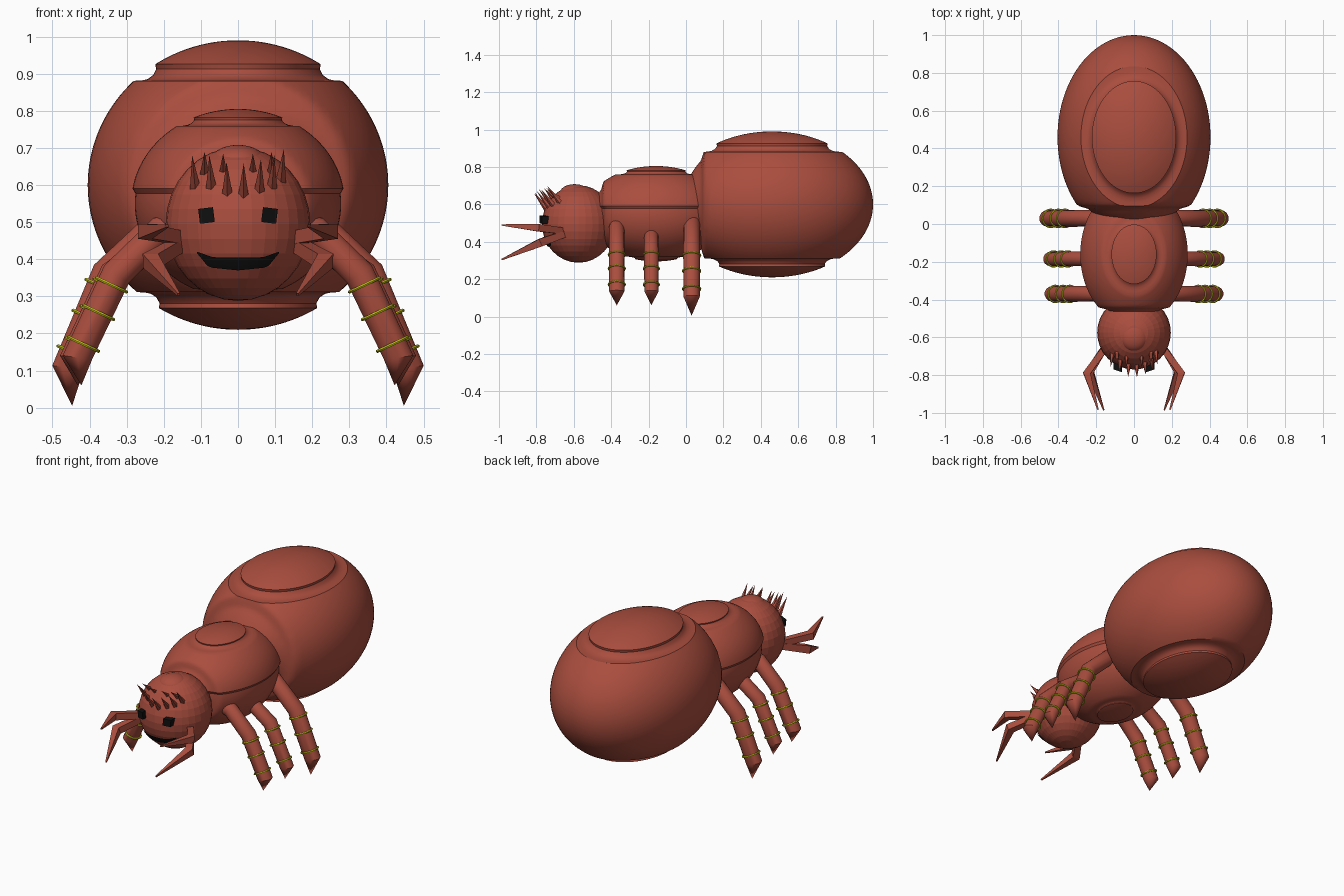
import bpy, bmesh
from math import sin, cos, pi, sqrt, asin
from mathutils import Vector

if "Cube" in bpy.data.objects:
    bpy.data.objects.remove(bpy.data.objects["Cube"])


def material(name, rgb):
    m = bpy.data.materials.new(name)
    m.diffuse_color = (*rgb, 1)
    m.use_nodes = True
    m.node_tree.nodes["Principled BSDF"].inputs["Base Color"].default_value = m.diffuse_color
    return m


RED = material("rust_red", (0.40, 0.075, 0.048))
YELLOW = material("yellow", (0.60, 0.58, 0.01))
BLACK = material("black", (0.005, 0.005, 0.005))


def finish(name, bm, mat, smooth=None):
    bmesh.ops.recalc_face_normals(bm, faces=bm.faces)
    me = bpy.data.meshes.new(name)
    bm.to_mesh(me)
    bm.free()
    me.materials.append(mat)
    ob = bpy.data.objects.new(name, me)
    bpy.context.collection.objects.link(ob)
    if smooth:
        bpy.ops.object.select_all(action='DESELECT')
        ob.select_set(True)
        bpy.context.view_layer.objects.active = ob
        bpy.ops.object.shade_smooth_by_angle(angle=smooth)
    return ob


def skin(bm, rings, closed=False):
    """Bridge rings of vertices; a ring of one vertex is a point."""
    pairs = list(zip(rings, rings[1:])) + ([(rings[-1], rings[0])] if closed else [])
    for a, b in pairs:
        n = max(len(a), len(b))
        for i in range(n):
            j = (i + 1) % n
            f = [a[i % len(a)], a[j % len(a)], b[j % len(b)], b[i % len(b)]]
            bm.faces.new(list(dict.fromkeys(f)))


def tube(name, path, radii, sides, ref, mat, smooth=None):
    bm = bmesh.new()
    pts = [Vector(p) for p in path]
    rings = []
    for i, (p, r) in enumerate(zip(pts, radii)):
        t = (pts[min(i + 1, len(pts) - 1)] - p).normalized() + (p - pts[max(i - 1, 0)]).normalized()
        a = t.cross(Vector(ref)).normalized()
        b = t.normalized().cross(a)
        if r == 0:
            rings.append([bm.verts.new(p)])
        else:
            rings.append([bm.verts.new(p + r * (cos(2 * pi * (k + .5) / sides) * a
                                                + sin(2 * pi * (k + .5) / sides) * b))
                          for k in range(sides)])
    skin(bm, rings)
    if len(rings[0]) > 2:
        bm.faces.new(rings[0])
    return finish(name, bm, mat, smooth)


def half_profile(c1, c2):
    """Quarter circle from equator to pole, with a groove between heights c1 and c2."""
    pts = []
    for i in range(19):
        a = asin(c1) * i / 18
        pts.append((cos(a), sin(a)))
    r1, r2 = sqrt(1 - c1 * c1), sqrt(1 - c2 * c2)
    w = r1 - r2
    pts += [(r1 - w * .35, c1 + .002), (r1 - w * .65, c1 + .012),
            (r1 - w * .9, c1 + (c2 - c1) * .35), (r2 - .005, c1 + (c2 - c1) * .7)]
    for i in range(12):
        a = asin(c2) + (pi / 2 - asin(c2)) * i / 12
        pts.append((cos(a), sin(a)))
    return pts + [(0, 1)]


def body(name, centre, size, top, bottom, front, ledge=None, seg=96):
    up = half_profile(*top)
    low = [(r, -c) for r, c in half_profile(*bottom)][:0:-1]
    bm = bmesh.new()
    rings = []
    for r, c in low + up:
        ring = []
        for k in range(seg if r else 1):
            a = 2 * pi * k / seg
            x, y = r * cos(a), r * sin(a)
            # groove in front of the side lobes
            f1, f2 = front
            if -y > f1:
                d = -y
                y = -(f1 + (d - f1) * .25) if d < f2 else -(f1 + (f2 - f1) * .25 + (d - f2) * .9)
            # side lobes overhang the belly a little
            k2 = .965 if ledge is not None and c < ledge else 1
            ring.append(bm.verts.new((centre[0] + size[0] * x * k2,
                                      centre[1] + size[1] * y * k2,
                                      centre[2] + size[2] * c)))
        rings.append(ring)
    skin(bm, rings)
    return finish(name, bm, RED, .6)


def ball(name, centre, size, u, v, smooth=None):
    bm = bmesh.new()
    bmesh.ops.create_uvsphere(bm, u_segments=u, v_segments=v, radius=1)
    for w in bm.verts:
        w.co = Vector(centre) + Vector(s * c for s, c in zip(size, w.co))
    return finish(name, bm, RED, smooth)


# Body segments
body("abdomen", (0, .46, .60), (.405, .54, .39), (.72, .835), (.74, .85), (.67, .80))
body("thorax", (0, -.16, .55), (.288, .38, .255), (.82, .91), (.90, .95), (.74, .86), ledge=.15)

# Head
HC, HR = Vector((0, -.575, .495)), Vector((.195, .195, .207))
ball("head", HC, HR, 32, 16)
ball("head_cap", (0, -.595, .66), (.077, .08, .048), 32, 16, .6)


def head_y(x, z):
    return HC.y - HR.y * sqrt(max(0, 1 - ((x - HC.x) / HR.x) ** 2 - ((z - HC.z) / HR.z) ** 2))


# Mouth: curved strip lying on the head
bm = bmesh.new()
cols = []
N = 16
for i in range(N + 1):
    x = -.11 + .22 * i / N
    e = abs(x) / .11
    zt = .405 + .015 * max(0, (e - .6) / .4)
    zb = .37 + .008 * min(e / .72, 1) + .038 * max(0, (e - .72) / .28)
    cols.append([bm.verts.new((x, head_y(x, z) - .006, z))
                 for z in (zb + (zt - zb) * j / 3 for j in range(4))])
for a, b in zip(cols, cols[1:]):
    for j in range(3):
        bm.faces.new((a[j], b[j], b[j + 1], a[j + 1]))
finish("mouth", bm, BLACK)

# Hair spikes over the brow
spikes = [(-.12, .59), (-.075, .59), (-.03, .572), (.015, .568), (.06, .58), (.095, .59), (.12, .607)]
for i, (x, z) in enumerate(spikes):
    y = head_y(x, z)
    tube(f"hair_spike_{i}", [(x * .95, y + .02, z - .005), (x * 1.03, y - .055, z + .09)],
         [.017, 0], 5, (1, 0, 0), RED)
for i, (x, y, z) in enumerate([(-.09, -.69, .635), (.09, -.69, .635), (-.04, -.70, .63), (.04, -.70, .63)]):
    tube(f"back_hair_spike_{i}", [(x, y + .02, z - .01), (x, y - .06, z + .055)],
         [.015, 0], 5, (1, 0, 0), RED)

# Legs: y, hip z, outward shift, tip z, radius
LEGS = {"front": (-.37, .475, -.025, .06, .041),
        "middle": (-.185, .45, -.015, .06, .038),
        "rear": (.03, .495, 0, .005, .044)}

for s, side in ((-1, "left"), (1, "right")):
    # Eye
    bm = bmesh.new()
    bmesh.ops.create_cube(bm, size=.04)
    for v in bm.verts:
        x, y, z = v.co
        v.co = (s * (.085 + x + z * .12), -.757 + y + x * .35, .518 + z - x * .12)
    finish(f"{side}_eye", bm, BLACK)

    # Mandibles
    tube(f"{side}_upper_mandible",
         [(s * .14, -.64, .455), (s * .25, -.79, .475), (s * .19, -.985, .49)],
         [.024, .028, .005], 4, (0, 0, 1), RED)
    tube(f"{side}_lower_mandible",
         [(s * .14, -.63, .45), (s * .235, -.78, .395), (s * .16, -.985, .305)],
         [.024, .030, .005], 4, (0, 0, 1), RED)

    # Legs with yellow bands
    for name, (y, hz, dx, tip, r) in LEGS.items():
        knee = Vector((s * (.352 + dx), y, .36))
        ankle = Vector((s * (.458 + dx), y, .105 + tip * .5))
        tube(f"{side}_{name}_leg",
             [(s * .15, y, hz + .015), (s * .21, y, hz), knee, ankle, (s * (.447 + dx), y, tip)],
             [r, r, r * 1.02, r, 0], 14, (0, 1, 0), RED, .6)
        axis = (ankle - knee).normalized()
        across = axis.cross(Vector((0, 1, 0)))
        for n, t in enumerate((.13, .46, .84)):
            c = knee.lerp(ankle, t)
            bm = bmesh.new()
            rings = []
            for k in range(20):
                a = 2 * pi * k / 20
                d = cos(a) * across + Vector((0, sin(a), 0))
                rings.append([bm.verts.new(c + d * (r + .003 + .005 * cos(b * pi / 3))
                                           + axis * .005 * sin(b * pi / 3)) for b in range(6)])
            skin(bm, rings, True)
            finish(f"{side}_{name}_leg_band_{n}", bm, YELLOW, .9)
